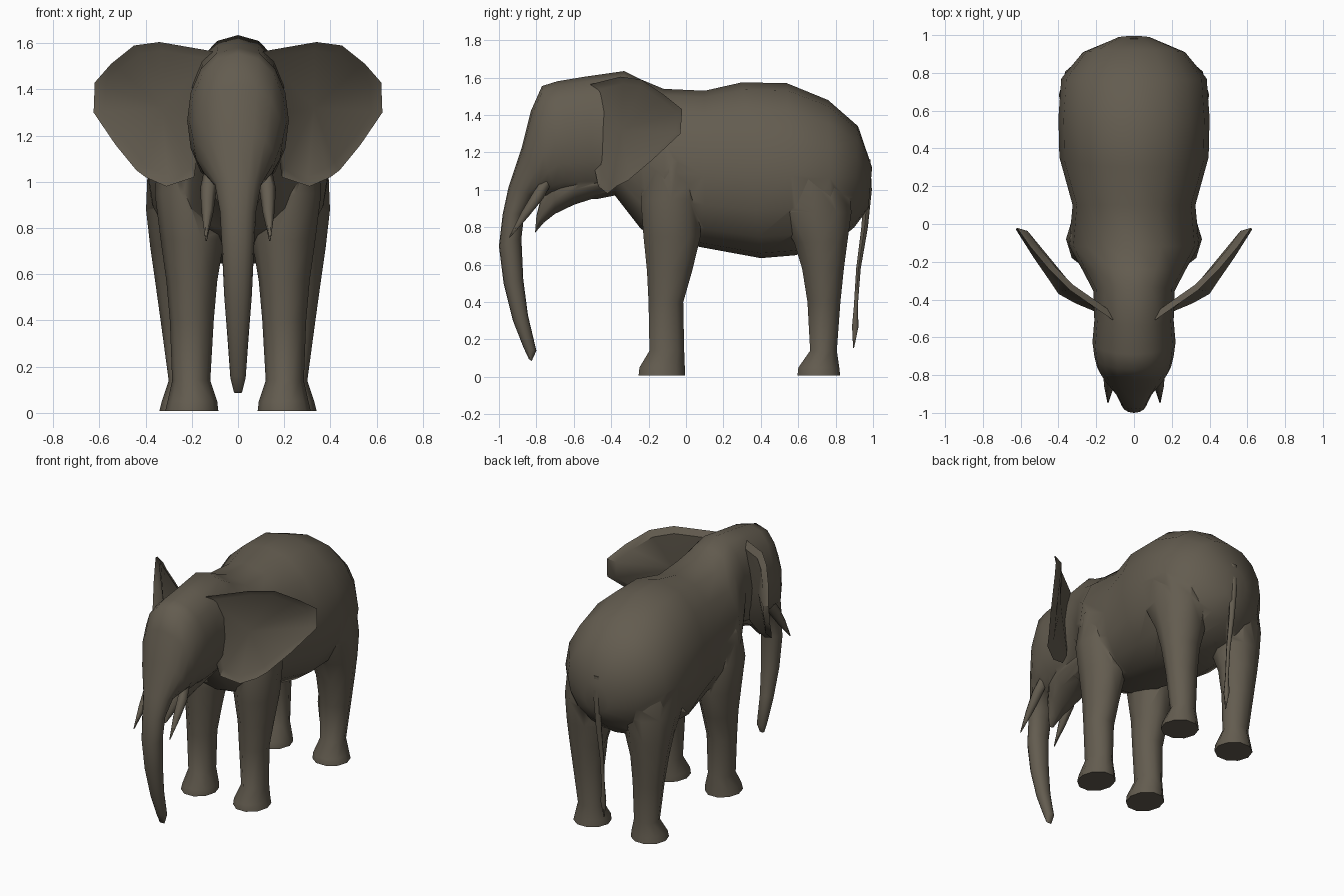
import bpy, bmesh, math
from mathutils import Vector

if "Cube" in bpy.data.objects:
    bpy.data.objects.remove(bpy.data.objects["Cube"])

hide = bpy.data.materials.new("grey_brown_hide")
hide.diffuse_color = (0.125, 0.107, 0.079, 1)
hide.use_nodes = True
hide.node_tree.nodes["Principled BSDF"].inputs["Base Color"].default_value = hide.diffuse_color


def smooth(ob, angle):
    bpy.ops.object.select_all(action='DESELECT')
    ob.select_set(True)
    bpy.context.view_layer.objects.active = ob
    bpy.ops.object.shade_smooth_by_angle(angle=math.radians(angle))


def finish(name, bm, mirror=False, angle=60):
    """Turn a bmesh into a smooth-shaded object, optionally mirrored in x."""
    bmesh.ops.recalc_face_normals(bm, faces=bm.faces)
    mesh = bpy.data.meshes.new(name)
    bm.to_mesh(mesh)
    bm.free()
    mesh.materials.append(hide)
    ob = bpy.data.objects.new(name, mesh)
    bpy.context.collection.objects.link(ob)
    if mirror:
        ob.modifiers.new("mirror", 'MIRROR').use_mirror_merge = False
    smooth(ob, angle)
    return ob


def loft(name, rings, mirror=False, angle=60):
    """Skin a list of equal-length rings and cap both ends."""
    bm = bmesh.new()
    vs = [[bm.verts.new(p) for p in ring] for ring in rings]
    n = len(vs[0])
    for a, b in zip(vs, vs[1:]):
        for i in range(n):
            j = (i + 1) % n
            bm.faces.new((a[i], a[j], b[j], b[i]))
    bm.faces.new(vs[0])
    bm.faces.new(vs[-1])
    return finish(name, bm, mirror, angle)


def spine_ring(ty, tz, by, bz, w, k=1.0, n=16):
    """Egg ring between an upper and a lower profile point; k lowers the widest part."""
    ring = []
    for i in range(n):
        a = 2 * math.pi * i / n
        u = ((1 + math.cos(a)) / 2) ** k
        s = math.sin(a)
        ring.append((w * math.copysign(abs(s) ** 0.9, s),
                     by + (ty - by) * u, bz + (tz - bz) * u))
    return ring


def leg_ring(z, x0, x1, y0, y1, n=10):
    """Horizontal oval filling a box in x and y."""
    return [((x0 + x1) / 2 + (x1 - x0) / 2 * math.cos(2 * math.pi * i / n),
             (y0 + y1) / 2 + (y1 - y0) / 2 * math.sin(2 * math.pi * i / n), z)
            for i in range(n)]


# Torso, head and trunk: top/front point, bottom/back point, half width, widest shift
body = loft("body_head_and_trunk", [spine_ring(*r) for r in (
    (0.995, 1.12, 0.975, 0.90, 0.09),
    (0.92, 1.34, 0.90, 0.80, 0.27),
    (0.76, 1.48, 0.78, 0.70, 0.385, 1.1),
    (0.54, 1.57, 0.58, 0.65, 0.40, 1.1),
    (0.30, 1.575, 0.40, 0.635, 0.395, 1.1),
    (0.10, 1.53, 0.10, 0.69, 0.325, 1.1),
    (-0.12, 1.54, -0.11, 0.73, 0.345, 1.15),
    (-0.24, 1.59, -0.24, 0.79, 0.275, 1.1),
    (-0.33, 1.635, -0.38, 0.97, 0.215),
    (-0.54, 1.605, -0.48, 0.95, 0.21),
    (-0.69, 1.58, -0.56, 0.95, 0.22),
    (-0.77, 1.555, -0.63, 0.955, 0.21),
    (-0.83, 1.42, -0.69, 0.955, 0.195),
    (-0.88, 1.22, -0.74, 0.96, 0.16),
    (-0.95, 1.01, -0.80, 0.965, 0.10),
    (-0.98, 0.87, -0.865, 0.87, 0.078),
    (-1.00, 0.70, -0.88, 0.74, 0.07),
    (-0.975, 0.50, -0.87, 0.52, 0.06),
    (-0.925, 0.30, -0.845, 0.33, 0.045),
    (-0.87, 0.16, -0.80, 0.14, 0.033),
    (-0.84, 0.095, -0.825, 0.085, 0.018),
)])

# Lower jaw
jaw = loft("lower_jaw", [spine_ring(*r, n=10) for r in (
    (-0.36, 1.16, -0.40, 0.985, 0.15),
    (-0.58, 1.16, -0.60, 0.92, 0.15),
    (-0.70, 1.09, -0.70, 0.872, 0.115),
    (-0.77, 0.98, -0.76, 0.825, 0.07),
    (-0.80, 0.86, -0.807, 0.77, 0.025),
)])

# Front legs: height, inner and outer x, front and back y
front_legs = loft("front_legs", [leg_ring(*r) for r in (
    (0.008, 0.085, 0.315, -0.26, 0.0),
    (0.05, 0.09, 0.305, -0.255, 0.0),
    (0.14, 0.12, 0.285, -0.20, -0.005),
    (0.40, 0.105, 0.295, -0.205, -0.01),
    (0.57, 0.09, 0.31, -0.215, 0.04),
    (0.75, 0.06, 0.335, -0.235, 0.085),
    (0.95, 0.04, 0.36, -0.25, 0.09),
    (1.15, 0.04, 0.342, -0.21, 0.06),
    (1.35, 0.05, 0.24, -0.16, 0.04),
)], mirror=True, angle=50)

# Hind legs
hind_legs = loft("hind_legs", [leg_ring(*r) for r in (
    (0.008, 0.10, 0.34, 0.59, 0.83),
    (0.05, 0.105, 0.33, 0.595, 0.825),
    (0.14, 0.13, 0.30, 0.66, 0.81),
    (0.40, 0.125, 0.335, 0.645, 0.83),
    (0.58, 0.11, 0.36, 0.615, 0.85),
    (0.72, 0.07, 0.38, 0.57, 0.87),
    (0.88, 0.04, 0.398, 0.47, 0.895),
    (1.08, 0.03, 0.39, 0.42, 0.88),
    (1.30, 0.05, 0.31, 0.45, 0.80),
)], mirror=True, angle=50)

# Fuse the limbs and jaw into the body as one skin
for part in (jaw, front_legs, hind_legs):
    fuse = body.modifiers.new("fuse", 'BOOLEAN')
    fuse.operation = 'UNION'
    fuse.solver = 'EXACT'
    fuse.object = part
    bpy.context.view_layer.objects.active = body
    bpy.ops.object.modifier_apply(modifier=fuse.name)
    bpy.data.objects.remove(part)
body.name = "body_with_legs_and_trunk"
smooth(body, 62)


def tube(name, path, mirror=False, n=6):
    """Round tapering tube along (x, y, z, radius) points."""
    pts = [Vector(p[:3]) for p in path]
    rings = []
    for i, p in enumerate(pts):
        d = (pts[min(i + 1, len(pts) - 1)] - pts[max(i - 1, 0)]).normalized()
        side = Vector((1, 0, 0))
        up = d.cross(side).normalized()
        rings.append([p + path[i][3] * (side * math.cos(2 * math.pi * j / n)
                                        + up * math.sin(2 * math.pi * j / n))
                      for j in range(n)])
    return loft(name, rings, mirror)


# Tusks and tail
tube("tusks", [(0.115, -0.735, 1.06, 0.03), (0.128, -0.79, 0.97, 0.036),
               (0.132, -0.86, 0.87, 0.026), (0.138, -0.945, 0.745, 0.003)], mirror=True)
tube("tail", [(0, 0.955, 1.16, 0.035), (0, 0.972, 1.0, 0.025), (0, 0.955, 0.80, 0.02),
              (0, 0.922, 0.58, 0.014), (0, 0.908, 0.38, 0.012), (0, 0.905, 0.27, 0.02),
              (0, 0.896, 0.155, 0.003)])

# Ears: thin flared rim around a dished front, with a rounded back
rim = [Vector(p) for p in (
    (0.11, -0.51, 1.565), (0.34, -0.35, 1.605), (0.45, -0.24, 1.59), (0.55, -0.12, 1.51),
    (0.62, -0.02, 1.43), (0.625, -0.03, 1.30), (0.53, -0.18, 1.16), (0.44, -0.31, 1.05),
    (0.40, -0.37, 1.02), (0.31, -0.42, 0.98), (0.19, -0.47, 1.02), (0.15, -0.52, 1.28))]
centre = Vector((0.34, -0.36, 1.32))
bm = bmesh.new()
outer = [bm.verts.new(p) for p in rim]
n = len(rim)
for push in (0.018, 0.034):
    shift = Vector((-0.6, 0.8, 0)) * push
    inner = [bm.verts.new(centre.lerp(p, 0.87) + shift) for p in rim]
    mid = bm.verts.new(centre + shift)
    for i in range(n):
        j = (i + 1) % n
        bm.faces.new((outer[i], outer[j], inner[j], inner[i]))
        bm.faces.new((inner[i], inner[j], mid))
finish("ears", bm, mirror=True, angle=40)
